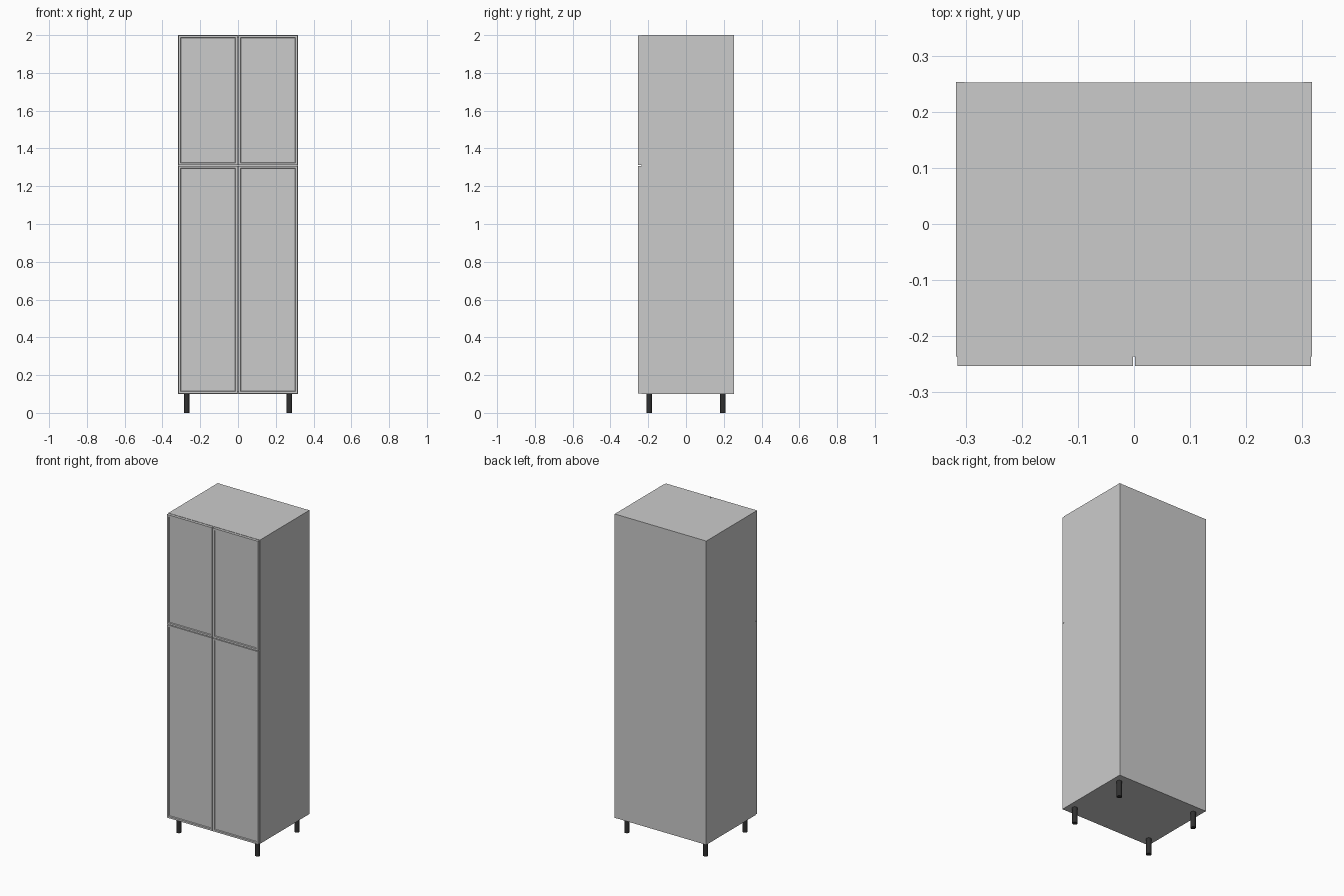
import bpy, bmesh

if "Cube" in bpy.data.objects:
    bpy.data.objects.remove(bpy.data.objects["Cube"])

W, D = 0.317, 0.253          # half width, half depth
Z0, Z1 = 0.1, 2.0            # carcass bottom and top
T = 0.015                    # board thickness
FRONT = -0.236               # carcass front plane
SPLIT = 1.31                 # gap height between upper and lower doors


def finish(name, bm, mat=None):
    me = bpy.data.meshes.new(name)
    bm.to_mesh(me)
    bm.free()
    ob = bpy.data.objects.new(name, me)
    bpy.context.collection.objects.link(ob)
    if mat:
        me.materials.append(mat)
    return ob


def box_bm(x0, x1, y0, y1, z0, z1):
    bm = bmesh.new()
    bmesh.ops.create_cube(bm, size=1)
    bmesh.ops.scale(bm, vec=(x1 - x0, y1 - y0, z1 - z0), verts=bm.verts)
    bmesh.ops.translate(bm, vec=((x0 + x1) / 2, (y0 + y1) / 2, (z0 + z1) / 2), verts=bm.verts)
    return bm


def board(name, *dims):
    return finish(name, box_bm(*dims))


def door(name, x0, x1, z0, z1):
    bm = box_bm(x0, x1, -D, FRONT, z0, z1)
    bm.normal_update()
    face = min(bm.faces, key=lambda f: f.normal.y)
    # narrow frame, then a sloped step down to the recessed panel
    bmesh.ops.inset_region(bm, faces=[face], thickness=0.016)
    bmesh.ops.inset_region(bm, faces=[face], thickness=0.004, depth=-0.005)
    return finish(name, bm)


dark = bpy.data.materials.new("dark_plastic")
dark.diffuse_color = (0.03, 0.03, 0.03, 1)
dark.use_nodes = True
dark.node_tree.nodes["Principled BSDF"].inputs["Base Color"].default_value = dark.diffuse_color

# Carcass boards
inner = W - T
board("left_side", -W, -inner, FRONT, D, Z0, Z1)
board("right_side", inner, W, FRONT, D, Z0, Z1)
for name, z in (("bottom_board", Z0), ("middle_shelf", SPLIT - T / 2), ("top_board", Z1 - T)):
    board(name, -inner, inner, FRONT, D - 0.004, z, z + T)
board("back_board", -inner, inner, D - 0.006, D - 0.001, Z0, Z1)

# Four framed doors
g = 0.002
for side, x0, x1 in (("left", -W + g, -g), ("right", g, W - g)):
    door(side + "_lower_door", x0, x1, Z0 + g, SPLIT - g)
    door(side + "_upper_door", x0, x1, SPLIT + g, Z1 - g)

# Round legs
for sx, lr in ((-1, "left"), (1, "right")):
    for sy, fb in ((-1, "front"), (1, "back")):
        bm = bmesh.new()
        bmesh.ops.create_cone(bm, cap_ends=True, segments=24, radius1=0.015, radius2=0.015, depth=Z0)
        bmesh.ops.translate(bm, vec=(sx * 0.272, sy * 0.195, Z0 / 2), verts=bm.verts)
        ob = finish(f"{fb}_{lr}_leg", bm, dark)
        bpy.context.view_layer.objects.active = ob
        ob.select_set(True)
        bpy.ops.object.shade_smooth_by_angle()
        ob.select_set(False)
